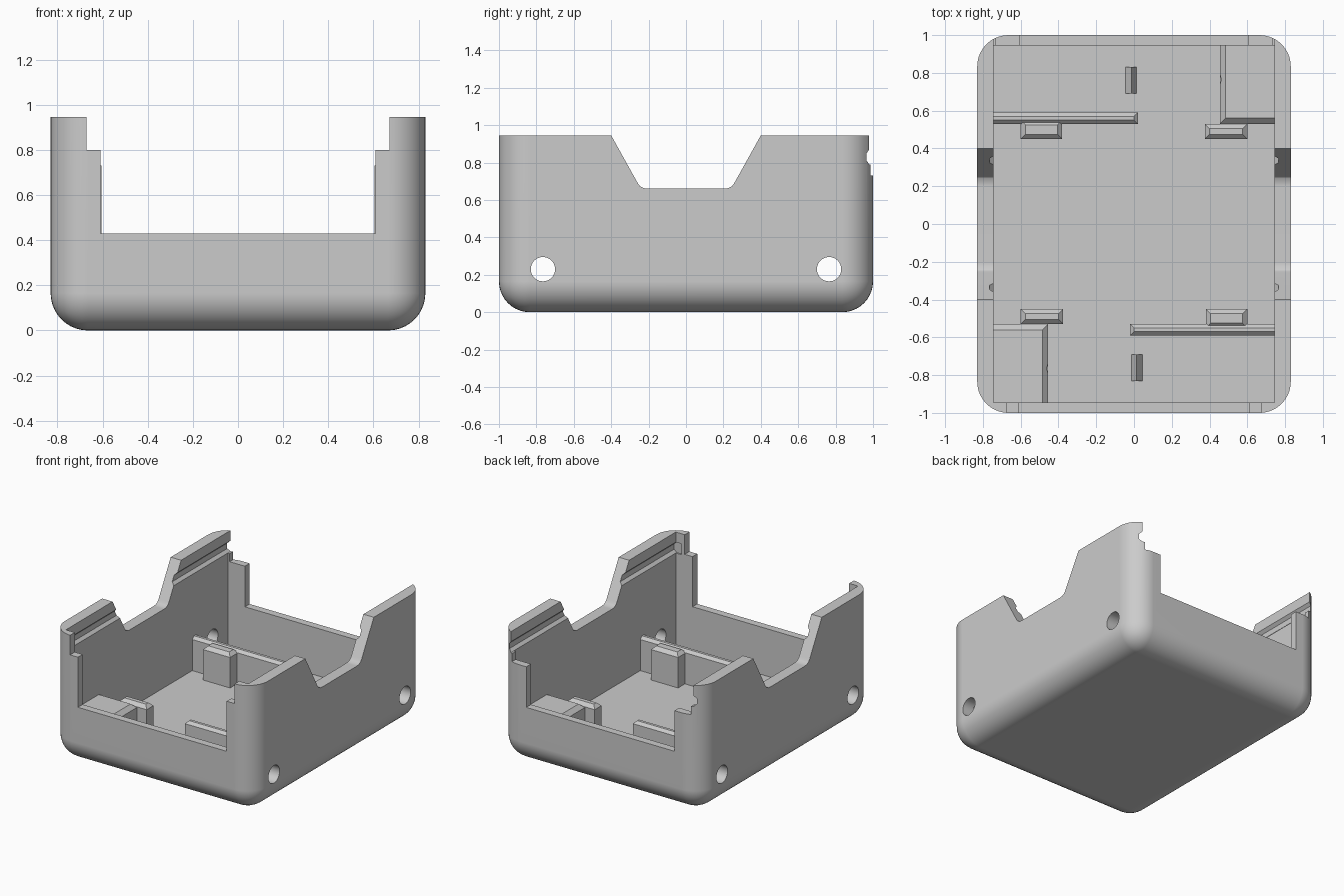
import bpy, bmesh, math
from mathutils import Matrix, Vector

old = bpy.data.objects.get("Cube")
if old:
    bpy.data.objects.remove(old, do_unlink=True)

grey = bpy.data.materials.new("light grey plastic")
grey.use_nodes = True
grey.diffuse_color = (0.6, 0.6, 0.6, 1)
grey.node_tree.nodes["Principled BSDF"].inputs["Base Color"].default_value = (0.6, 0.6, 0.6, 1)

W, L, H, R = 0.83, 1.0, 0.945, 0.165     # half width, half length, height, corner radius
IW, IL, FLOOR = 0.745, 0.945, 0.08       # inner half width, inner half length, floor level


def finish(name, bm):
    bmesh.ops.recalc_face_normals(bm, faces=bm.faces)
    mesh = bpy.data.meshes.new(name)
    bm.to_mesh(mesh)
    bm.free()
    mesh.materials.append(grey)
    obj = bpy.data.objects.new(name, mesh)
    bpy.context.collection.objects.link(obj)
    return obj


def box_bm(x0, x1, y0, y1, z0, z1):
    bm = bmesh.new()
    size = Matrix.Diagonal((abs(x1 - x0), abs(y1 - y0), z1 - z0, 1))
    mid = Matrix.Translation(((x0 + x1) / 2, (y0 + y1) / 2, (z0 + z1) / 2))
    bmesh.ops.create_cube(bm, size=1, matrix=mid @ size)
    return bm


def box(name, *dims):
    return finish(name, box_bm(*dims))


def prism(name, points, axis, a, b):
    """Extrude a (u, z) profile along x or y from a to b."""
    bm = bmesh.new()
    place = (lambda u, z: (a, u, z)) if axis == "x" else (lambda u, z: (u, a, z))
    face = bm.faces.new([bm.verts.new(place(u, z)) for u, z in points])
    out = bmesh.ops.extrude_face_region(bm, geom=[face])
    move = Vector((b - a, 0, 0)) if axis == "x" else Vector((0, b - a, 0))
    bmesh.ops.translate(bm, vec=move, verts=[v for v in out["geom"] if isinstance(v, bmesh.types.BMVert)])
    return finish(name, bm)


def cylinder_x(name, y, z, radius):
    bm = bmesh.new()
    turn = Matrix.Translation((0, y, z)) @ Matrix.Rotation(math.pi / 2, 4, "Y")
    bmesh.ops.create_cone(bm, cap_ends=True, segments=40, radius1=radius, radius2=radius, depth=2.2, matrix=turn)
    return finish(name, bm)


def cut(target, cutters):
    for c in cutters:
        mod = target.modifiers.new("cut", "BOOLEAN")
        mod.operation, mod.solver, mod.object = "DIFFERENCE", "EXACT", c
    bpy.context.view_layer.update()
    graph = bpy.context.evaluated_depsgraph_get()
    mesh = bpy.data.meshes.new_from_object(target.evaluated_get(graph))
    target.modifiers.clear()
    target.data = mesh


# Shell: box with rounded sides and underside
bm = box_bm(-W, W, -L, L, 0, H)
rounded = [e for e in bm.edges if min(v.co.z for v in e.verts) < 0.01]
bmesh.ops.bevel(bm, geom=rounded, offset=R, offset_type="OFFSET", segments=10, profile=0.5, affect="EDGES")
shell = finish("case_shell", bm)

# Cavity and stepped openings in the end walls
TOP = 1.2
cutters = [
    box("cavity", -IW, IW, -IL, IL, FLOOR, TOP),
    box("front_opening", -0.608, 0.608, -1.1, -0.9, 0.43, TOP),
    box("front_upper_opening", -0.672, 0.672, -1.1, -0.9, 0.8, TOP),
    box("back_opening", -0.605, 0.605, 0.9, 1.1, 0.43, TOP),
    box("back_step", -0.73, 0.73, 0.9, 1.1, 0.73, TOP),
    box("back_upper_opening", -IW, IW, 0.9, 1.1, 0.8, TOP),
]

# Sloped dip in both side walls
half = [(0.486, 1.1), (0.258, 0.69), (0.245, 0.673), (0.225, 0.663), (0.2, 0.66)]
dip = half + [(-y, z) for y, z in reversed(half)]
cutters.append(prism("side_dip", dip, "x", -1.1, 1.1))

# Lid grooves along the inside of the side walls
for s in (-1, 1):
    groove = [(s * 0.7, 0.79), (s * IW, 0.79), (s * 0.765, 0.81), (s * 0.765, 0.85), (s * IW, 0.87), (s * 0.7, 0.87)]
    cutters.append(prism("lid_groove", groove, "y", -0.955, 1.1))

# Round holes straight through
holes = [cylinder_x("screw_hole", s * 0.765, 0.23, 0.065) for s in (-1, 1)]
cut(shell, cutters + holes)


def support(name, x0, x1, y0, y1, z1, chamfer):
    """Block on the floor, chamfered on top edges away from the walls."""
    bm = box_bm(x0, x1, y0, y1, FLOOR, z1)
    edges = []
    for e in bm.edges:
        mid = (e.verts[0].co + e.verts[1].co) / 2
        if mid.z > z1 - 0.001 and abs(mid.x) < 0.7 and abs(mid.y) < 0.9:
            edges.append(e)
    bmesh.ops.bevel(bm, geom=edges, offset=chamfer, segments=1, affect="EDGES")
    return finish(name, bm)


# Supports, repeated by a half turn
parts = [shell]
for s, end in ((1, "back"), (-1, "front")):
    platform = support(end + "_corner_platform", s * 0.455, s * IW, s * 0.53, s * IL, 0.32, 0.03)
    cut(platform, holes)
    parts += [
        platform,
        support(end + "_platform_post", s * 0.375, s * 0.6, s * 0.45, s * 0.53, 0.32, 0.025),
        support(end + "_rib", s * -IW, s * 0.02, s * 0.53, s * 0.59, 0.33, 0.02),
        support(end + "_rib_post", s * -0.6, s * -0.38, s * 0.45, s * 0.55, 0.33, 0.025),
        prism(end + "_floor_ridge", [(s * -0.045, FLOOR), (s * -0.012, 0.13), (s * 0.012, FLOOR)],
              "y", s * 0.69, s * 0.83),
    ]

for c in cutters + holes:
    bpy.data.objects.remove(c, do_unlink=True)

# Smooth the rounded shell while keeping its edges crisp
bpy.ops.object.select_all(action="DESELECT")
for p in parts:
    p.select_set(True)
bpy.context.view_layer.objects.active = shell
bpy.ops.object.shade_smooth_by_angle(angle=math.radians(25))
normals = shell.modifiers.new("flat_face_normals", "WEIGHTED_NORMAL")
normals.keep_sharp = True
